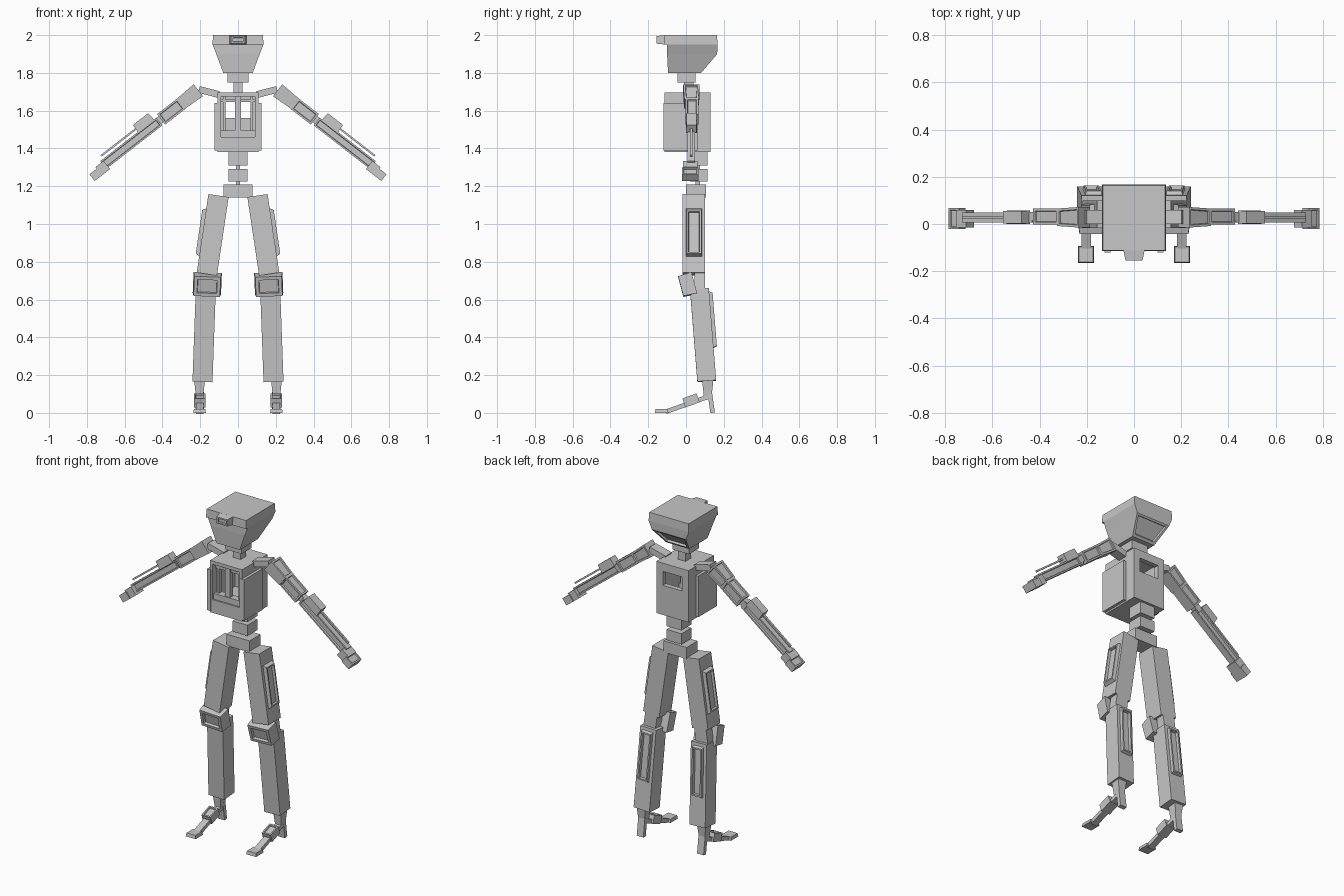
import bpy
import bmesh
from mathutils import Matrix, Vector

cube = bpy.data.objects.get("Cube")
if cube:
    bpy.data.objects.remove(cube, do_unlink=True)

# One plain grey material
grey = bpy.data.materials.new("light grey")
grey.use_nodes = True
grey.diffuse_color = (0.57, 0.57, 0.57, 1)
grey.node_tree.nodes["Principled BSDF"].inputs["Base Color"].default_value = (0.57, 0.57, 0.57, 1)


def finish(bm, name):
    bmesh.ops.recalc_face_normals(bm, faces=bm.faces[:])
    mesh = bpy.data.meshes.new(name)
    bm.to_mesh(mesh)
    bm.free()
    mesh.materials.append(grey)
    ob = bpy.data.objects.new(name, mesh)
    bpy.context.collection.objects.link(ob)
    return ob


def box_mesh(lo, hi):
    bm = bmesh.new()
    lo, hi = Vector(lo), Vector(hi)
    size = Matrix.Diagonal((hi - lo).to_4d())
    bmesh.ops.create_cube(bm, size=1, matrix=Matrix.Translation((lo + hi) / 2) @ size)
    bm.normal_update()
    return bm


def face_toward(bm, direction):
    return max(bm.faces, key=lambda f: f.normal.dot(Vector(direction)))


def block(name, lo, hi, frame=Matrix(), pinch=None, recess=None, sides=None):
    """Box in a local frame, with an optional pinched end and recessed panels."""
    for side in sides or (0,):
        bm = box_mesh(lo, hi)
        if pinch:
            face = face_toward(bm, pinch[0])
            mid = face.calc_center_median()
            for v in face.verts:
                v.co = mid + (v.co - mid) * pinch[1]
            bm.normal_update()
        for direction, rim, depth in recess or ():
            face = face_toward(bm, direction)
            bmesh.ops.inset_individual(bm, faces=[face], thickness=rim)
            bmesh.ops.inset_individual(bm, faces=[face], thickness=0.003, depth=-depth)
        bm.transform(frame)
        if side < 0:
            bm.transform(Matrix.Scale(-1, 4, (1, 0, 0)))
        finish(bm, {0: "", 1: "left_", -1: "right_"}[side] + name)


def pair(name, lo, hi, frame=Matrix(), **options):
    block(name, lo, hi, frame, sides=(1, -1), **options)


def frame_at(origin, turn_y=0, turn_x=0):
    return Matrix.Translation(origin) @ Matrix.Rotation(turn_y, 4, 'Y') @ Matrix.Rotation(turn_x, 4, 'X')


# Head: stacked rectangular sections, flared upward, with a sloping back
def loft(name, sections):
    bm = bmesh.new()
    rings = []
    for z, x, front, back in sections:
        rings.append([bm.verts.new(p) for p in
                      ((-x, front, z), (x, front, z), (x, back, z), (-x, back, z))])
    for low, high in zip(rings, rings[1:]):
        for i in range(4):
            j = (i + 1) % 4
            bm.faces.new((low[i], low[j], high[j], high[i]))
    bm.faces.new(rings[0][::-1])
    bm.faces.new(rings[-1])
    bm.normal_update()
    panel = face_toward(bm, (0, 0.7, -0.7))
    bmesh.ops.inset_individual(bm, faces=[panel], thickness=0.02)
    bmesh.ops.inset_individual(bm, faces=[panel], thickness=0.004, depth=-0.012)
    finish(bm, name)


loft("head", [(1.80, 0.078, -0.095, 0.08), (1.90, 0.115, -0.1, 0.165),
              (1.95, 0.135, -0.1, 0.167)])
block("head_cap", (-0.135, -0.115, 1.95), (0.135, 0.167, 2.0), pinch=((0, 0, 1), 0.98))
block("brow_nub", (-0.045, -0.155, 1.95), (0.045, -0.11, 2.0), pinch=((0, -1, 0), (0.8)),
      recess=[((0, -1, 0), 0.012, 0.008)])
block("jaw", (-0.055, -0.045, 1.75), (0.055, 0.05, 1.82))
block("neck", (-0.025, -0.01, 1.68), (0.025, 0.04, 1.76))


# Torso: open-fronted case with a window cut through its back
def opening(bm, face, x, low, high):
    bmesh.ops.inset_individual(bm, faces=[face], thickness=0.01)
    mid = face.calc_center_median()
    for v in face.verts:
        v.co.x = x if v.co.x > 0 else -x
        v.co.z = high if v.co.z > mid.z else low
    return face


bm = box_mesh((-0.108, -0.115, 1.38), (0.108, 0.13, 1.695))
back_hole = opening(bm, face_toward(bm, (0, 1, 0)), 0.065, 1.56, 1.645)
front_hole = opening(bm, face_toward(bm, (0, -1, 0)), 0.09, 1.46, 1.675)
result = bmesh.ops.extrude_discrete_faces(bm, faces=[front_hole])
inner = result["faces"][0]
for v in inner.verts:
    v.co.y = 0.1
inner = opening(bm, inner, 0.065, 1.56, 1.645)
rim = list(inner.edges) + list(back_hole.edges)
bmesh.ops.delete(bm, geom=[inner, back_hole], context='FACES_ONLY')
bmesh.ops.bridge_loops(bm, edges=rim)
finish(bm, "torso_case")

block("chest_pillar", (-0.017, -0.1, 1.49), (0.017, -0.07, 1.675))
block("chest_sill", (-0.09, -0.105, 1.46), (0.09, -0.06, 1.495))
block("chest_lintel", (-0.09, -0.09, 1.645), (0.09, -0.06, 1.66))
pair("chest_stile", (0.066, -0.09, 1.49), (0.08, -0.06, 1.675))
pair("torso_side_plate", (0.1, -0.12, 1.39), (0.125, 0.06, 1.64))

# Waist and pelvis
block("upper_waist", (-0.05, 0.02, 1.31), (0.05, 0.115, 1.385))
block("spine_rod", (-0.01, 0.05, 1.19), (0.01, 0.075, 1.33))
block("lower_waist", (-0.05, 0.02, 1.225), (0.05, 0.115, 1.29))
block("pelvis", (-0.078, 0, 1.14), (0.078, 0.105, 1.21))

# Arms: everything lies along one sloping axis
pair("collar_bar", (0, -0.03, -0.018), (0.11, 0.03, 0.018), frame_at((0.1, 0.03, 1.685), -0.25))
arm = frame_at((0.21, 0, 1.708), 0.66)
FRONT, BACK, UP, DOWN = (0, -1, 0), (0, 1, 0), (0, 0, 1), (0, 0, -1)
pair("shoulder", (0, -0.015, -0.04), (0.12, 0.072, 0.04), arm, pinch=((1, 0, 0), 0.85),
     recess=[(UP, 0.015, 0.008), (BACK, 0.015, 0.008)])
pair("upper_arm", (0.115, -0.002, -0.036), (0.25, 0.065, 0.034), arm,
     recess=[(UP, 0.014, 0.008), (FRONT, 0.014, 0.008), (BACK, 0.014, 0.008)])
pair("elbow", (0.24, 0.015, -0.02), (0.29, 0.05, 0.02), arm)
pair("forearm", (0.265, 0.007, -0.03), (0.64, 0.048, 0.022), arm,
     recess=[(FRONT, 0.012, 0.01), (BACK, 0.012, 0.01)])
pair("forearm_pad", (0.28, 0, 0.015), (0.39, 0.057, 0.067), arm, pinch=(UP, 0.92))
pair("forearm_rod", (0.38, 0.022, 0.036), (0.62, 0.034, 0.046), arm)
pair("wrist", (0.625, -0.015, -0.043), (0.68, 0.06, 0.012), arm)
pair("hand", (0.67, -0.022, -0.043), (0.728, 0.067, 0.002), arm,
     recess=[(UP, 0.012, 0.006)])

# Thighs and knees
thigh = frame_at((0.165, 0.04, 0.735), -0.148)
OUT = (1, 0, 0)
pair("thigh", (-0.054, -0.058, 0), (0.054, 0.06, 0.42), thigh)
pair("thigh_panel", (0.05, -0.04, 0.085), (0.074, 0.045, 0.345), thigh, pinch=(OUT, 0.9),
     recess=[(OUT, 0.012, 0.014)])
pair("knee_hinge", (-0.04, 0.005, -0.09), (0.04, 0.06, 0.02), thigh)
pair("knee_guard", (-0.075, -0.037, -0.058), (0.075, 0.037, 0.058),
     frame_at((0.163, 0.008, 0.678), -0.04, 0.26), pinch=(FRONT, 0.93),
     recess=[(FRONT, 0.025, 0.015)])

# Shins with a long recessed panel on the calf
shin = frame_at((0.188, 0.11, 0.168), -0.036, 0.08)
pair("shin", (-0.053, -0.05, 0), (0.053, 0.05, 0.49), shin)
pair("calf_panel", (-0.035, 0.04, 0.17), (0.035, 0.068, 0.475), shin, pinch=(BACK, 0.93),
     recess=[(BACK, 0.012, 0.016)])

# Feet: ankle, heel spur, sloping link with a block on it, flat toe
pair("ankle", (0.175, 0.085, 0.09), (0.232, 0.145, 0.175), pinch=(DOWN, 0.7))
pair("heel_spur", (-0.022, -0.012, -0.1), (0.022, 0.012, 0.01),
     frame_at((0.203, 0.127, 0.1), 0, 0.14))
foot = frame_at((0.203, 0.11, 0.085), 0, 0.34)
pair("foot_link", (-0.02, -0.23, -0.014), (0.02, 0.01, 0.01), foot)
pair("instep_block", (-0.03, -0.125, -0.015), (0.03, -0.045, 0.035), foot,
     recess=[(UP, 0.012, 0.008)])
pair("toe", (0.17, -0.165, 0), (0.237, -0.093, 0.02), pinch=(UP, 0.9))
